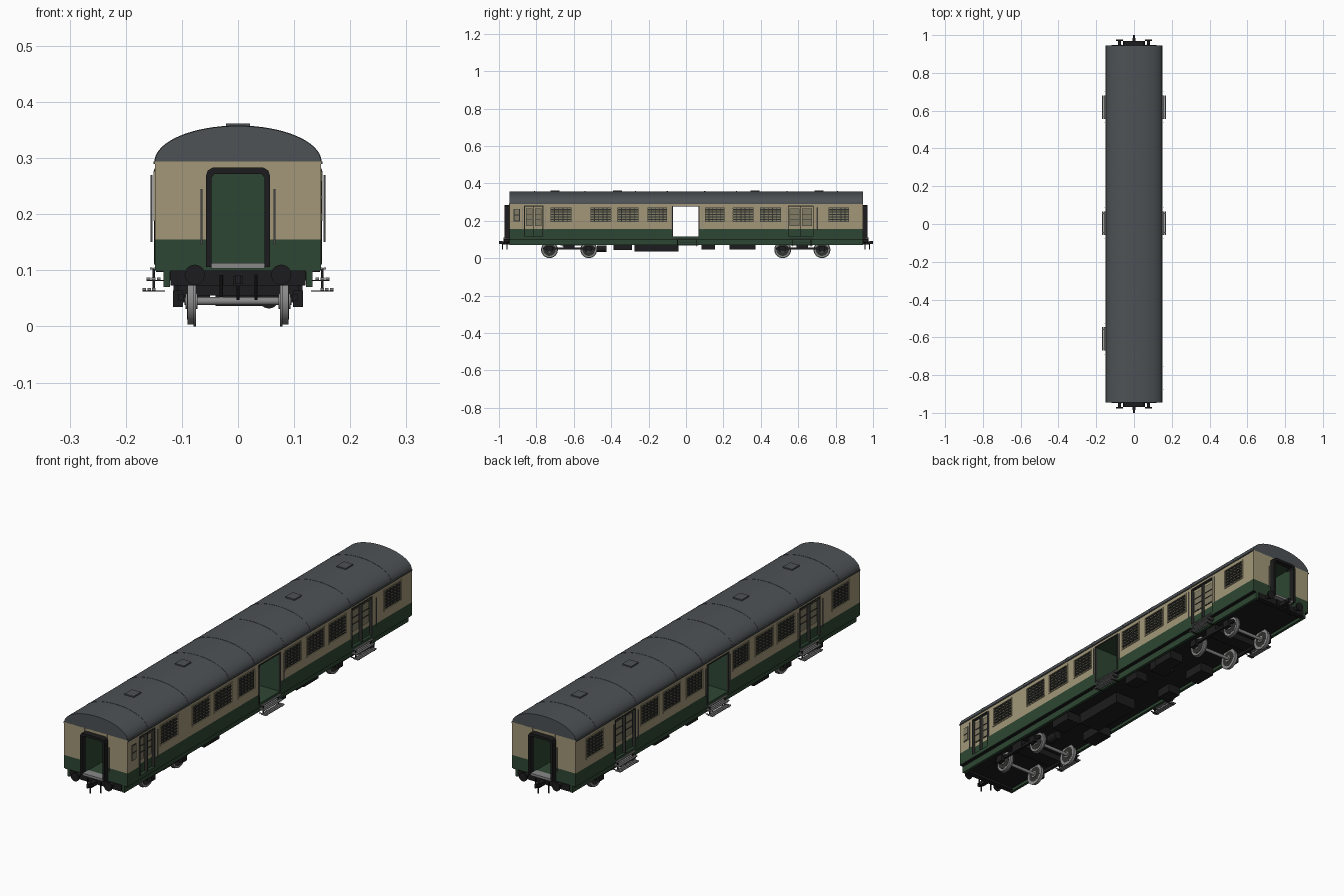
import bpy, bmesh, math
from mathutils import Matrix, Vector

if "Cube" in bpy.data.objects:
    bpy.data.objects.remove(bpy.data.objects["Cube"])


def material(name, rgb):
    m = bpy.data.materials.new(name)
    m.diffuse_color = (*rgb, 1)
    m.use_nodes = True
    m.node_tree.nodes["Principled BSDF"].inputs["Base Color"].default_value = m.diffuse_color
    return m


ROOF = material("roof grey", (0.075, 0.084, 0.09))
CREAM = material("cream paint", (0.36, 0.31, 0.19))
GREEN = material("green paint", (0.027, 0.062, 0.033))
BLACK = material("black iron", (0.012, 0.012, 0.013))
STEEL = material("bright steel", (0.25, 0.25, 0.25))
GLASS = material("window shade", (0.22, 0.20, 0.13))
FRAME = material("frame dark", (0.03, 0.032, 0.028))


def finish(name, bm, mats, smooth=False):
    bmesh.ops.recalc_face_normals(bm, faces=bm.faces)
    me = bpy.data.meshes.new(name)
    bm.to_mesh(me)
    bm.free()
    for m in mats:
        me.materials.append(m)
    ob = bpy.data.objects.new(name, me)
    bpy.context.collection.objects.link(ob)
    if smooth:
        bpy.ops.object.select_all(action='DESELECT')
        ob.select_set(True)
        bpy.context.view_layer.objects.active = ob
        bpy.ops.object.shade_smooth_by_angle(angle=math.radians(35))
    return ob


def boxes(name, mat, items):
    """items: (x0, x1, y0, y1, z0, z1)"""
    bm = bmesh.new()
    for a in items:
        lo, hi = Vector(a[0::2]), Vector(a[1::2])
        d = hi - lo
        d = Vector(map(abs, d))
        bmesh.ops.create_cube(bm, size=1, matrix=Matrix.Translation((lo + hi) / 2) @ Matrix.Diagonal((*d, 1)))
    return finish(name, bm, [mat])


def cylinders(name, mat, items, seg=32):
    """items: (centre, radius, depth, axis)"""
    bm = bmesh.new()
    for c, r, d, axis in items:
        rot = {'X': Matrix.Rotation(math.pi / 2, 4, 'Y'), 'Y': Matrix.Rotation(math.pi / 2, 4, 'X'), 'Z': Matrix()}[axis]
        bmesh.ops.create_cone(bm, cap_ends=True, segments=seg, radius1=r, radius2=r, depth=d,
                              matrix=Matrix.Translation(c) @ rot)
    return finish(name, bm, [mat], True)


def extrude(name, mat, pts, spans, smooth=False):
    """xz outline pushed along y"""
    bm = bmesh.new()
    for y0, y1 in spans:
        f = bm.faces.new([bm.verts.new((x, y0, z)) for x, z in pts])
        r = bmesh.ops.extrude_face_region(bm, geom=[f])
        bmesh.ops.translate(bm, vec=(0, y1 - y0, 0), verts=[v for v in r['geom'] if isinstance(v, bmesh.types.BMVert)])
    return finish(name, bm, [mat], smooth)


def arch(w, z0, zc, h, n=32):
    top = [(w * math.cos(math.pi * i / n), zc + h * math.sin(math.pi * i / n)) for i in range(n + 1)]
    return [(w, z0)] + top + [(-w, z0)] if z0 < zc else top


L, W = 0.945, 0.148
SIDES, ENDS = (1, -1), (1, -1)

# layout: (side, y0, y1)
mid = [(-0.725, -0.613)]
run = [(-0.511, -0.40), (-0.367, -0.254), (-0.206, -0.102), (0.102, 0.206), (0.25, 0.36), (0.395, 0.508), (0.763, 0.872)]
windows = [(1, *w) for w in mid + run] + [(-1, *w) for w in run + [(-0.872, -0.763)]]
doors = [(1, -0.865, -0.763), (1, 0.545, 0.683), (-1, 0.545, 0.683), (-1, -0.683, -0.545)]
WZ0, WZ1 = 0.193, 0.272

# body shell in two colours, with openings cut
cuts = [(-0.2, 0.2, -0.07, 0.067, 0.115, 0.276)]
cuts += [(-0.047, 0.047, s * 0.76, s * 1.0, 0.111, 0.272) for s in ENDS]
cuts += [(s * 0.14, s * 0.2, a, b, WZ0, WZ1) for s, a, b in windows]
cuts += [(s * 0.136, s * 0.2, a, b, 0.115, 0.28) for s, a, b in doors]
cutter = boxes("opening_cutter", BLACK, cuts)
cutter.hide_render = True
for name, mat, z0, z1 in (("lower_body", GREEN, 0.10, 0.155), ("upper_body", CREAM, 0.155, 0.294)):
    ob = boxes(name, mat, [(-W, W, -L, L, z0, z1)])
    ob.data.materials.append(GREEN)
    mod = ob.modifiers.new("openings", 'BOOLEAN')
    mod.operation, mod.solver, mod.object = 'DIFFERENCE', 'EXACT', cutter
    bpy.context.view_layer.objects.active = ob
    bpy.ops.object.modifier_apply(modifier=mod.name)
    for p in ob.data.polygons:
        c = p.center
        inside = abs(c.x) < 0.13 and abs(c.y) < 0.94
        p.material_index = 1 if inside and z0 > 0.12 and abs(p.normal.z) < 0.9 or (inside and c.z < 0.29) else 0
bpy.data.objects.remove(cutter)

# roof, seams, gutters and vents
extrude("roof", ROOF, arch(W, 0.3, 0.293, 0.064), [(-L, L)], True)
extrude("roof_seams", ROOF, arch(W + 0.001, 0.3, 0.293, 0.065),
        [(y - 0.003, y + 0.003) for y in (-0.81, -0.54, -0.27, -0.1, 0.1, 0.27, 0.54, 0.81)], True)
boxes("gutters", ROOF, [(s * 0.146, s * 0.151, -L, L, 0.289, 0.294) for s in SIDES])
boxes("roof_vents", ROOF, [(-0.021, 0.021, y - 0.024, y + 0.024, 0.345, 0.362) for y in (-0.70, -0.365, 0.37, 0.71)])

# windows: shade, raised frame and grille
shade, frame, grille = [], [], []
for s, a, b in windows:
    shade.append((s * 0.139, s * 0.1415, a, b, WZ0, WZ1))
    for u, v, p, q in ((a - 0.005, a, WZ0 - 0.005, WZ1 + 0.005), (b, b + 0.005, WZ0 - 0.005, WZ1 + 0.005),
                       (a, b, WZ0 - 0.005, WZ0), (a, b, WZ1, WZ1 + 0.005)):
        frame.append((s * 0.146, s * 0.1505, u, v, p, q))
    for i in range(7):
        z = WZ0 + (WZ1 - WZ0) * i / 6
        grille.append((s * 0.1425, s * 0.1465, a, b, z - 0.003, z + 0.003))
    for i in range(6):
        y = a + (b - a) * i / 5
        grille.append((s * 0.143, s * 0.146, y - 0.002, y + 0.002, WZ0, WZ1))
boxes("window_shades", GLASS, shade)
boxes("window_frames", CREAM, frame)
boxes("window_grilles", FRAME, grille)

# side doors: dark surround, centre post, two glazed leaves
trim, panes, bars = [], [], []
for s, a, b in doors:
    m = (a + b) / 2
    for u, v in ((a, a + 0.004), (m - 0.002, m + 0.002), (b - 0.004, b)):
        trim.append((s * 0.135, s * 0.149, u, v, 0.115, 0.28))
    trim.append((s * 0.135, s * 0.149, a, b, 0.277, 0.281))
    for u, v in ((a + 0.012, m - 0.010), (m + 0.010, b - 0.012)):
        trim.append((s * 0.135, s * 0.138, u - 0.003, v + 0.003, 0.172, 0.265))
        panes.append((s * 0.135, s * 0.139, u, v, 0.175, 0.262))
        bars += [(s * 0.135, s * 0.141, u, v, z - 0.0015, z + 0.0015) for z in (0.205, 0.232)]
# little window beside the front door
trim.append((0.147, 0.149, -0.921, -0.888, 0.197, 0.263))
panes.append((0.147, 0.150, -0.917, -0.892, 0.201, 0.259))
bars.append((0.147, 0.151, -0.917, -0.892, 0.228, 0.232))
boxes("door_trim", FRAME, trim)
boxes("door_panes", GLASS, panes)
boxes("door_bars", FRAME, bars)

# middle doorway surround
boxes("middle_door_surround", FRAME, [(s * 0.143, s * 0.150, a, b, z, 0.28) for s in SIDES
      for a, b, z in ((-0.075, -0.069, 0.11), (0.066, 0.072, 0.11), (-0.075, 0.072, 0.275))])

# slatted footsteps and hangers below doors
stairs = [(1, 0.618), (1, 0.005), (-1, 0.618), (-1, 0.005), (-1, -0.608)]
slats, hangers = [], []
for s, y in stairs:
    for x0, x1, z in ((0.14, 0.158, 0.103), (0.138, 0.165, 0.085), (0.147, 0.172, 0.066)):
        w = (x1 - x0) / 3
        slats += [(s * (x0 + i * w), s * (x0 + (i + 0.75) * w), y - 0.062, y + 0.062, z - 0.002, z + 0.002) for i in range(3)]
    for e in (-0.05, 0.05):
        hangers.append((s * 0.148, s * 0.152, y + e - 0.002, y + e + 0.002, 0.066, 0.103))
        hangers += [(s * 0.13, s * (x1 - 0.002), y + e - 0.002, y + e + 0.002, z - 0.004, z - 0.002)
                    for x1, z in ((0.165, 0.085), (0.172, 0.066))]
boxes("footsteps", STEEL, slats)
boxes("footstep_hangers", BLACK, hangers)

# handrails beside the doors and on the ends
rails = [((s * 0.154, y + e, 0.21), 0.0018, 0.12, 'Z') for s, y in stairs for e in (-0.082, 0.082)]
rails += [((0.154, y, 0.21), 0.0018, 0.12, 'Z') for y in (-0.876, -0.752)]
rails += [((sx * 0.065, sy * 0.951, 0.195), 0.002, 0.10, 'Z') for sx in SIDES for sy in ENDS]
cylinders("handrails", STEEL, rails, 8)
boxes("end_panel_ribs", CREAM, [(sx * 0.053 - 0.001, sx * 0.053 + 0.001, sy * 0.944, sy * 0.947, 0.28, 0.293)
                                for sx in SIDES for sy in ENDS])

# gangway bellows with rounded top, and tread plate
half = [(0.047, 0.106), (0.057, 0.106), (0.057, 0.268), (0.054, 0.278), (0.045, 0.283)]
inner = [(-0.047, 0.106), (-0.047, 0.265), (-0.042, 0.272), (0.042, 0.272), (0.047, 0.265)]
extrude("gangway_surround", BLACK, half + [(-x, z) for x, z in reversed(half)] + inner[1:],
        [(s * 0.93, s * 0.97) for s in ENDS])
boxes("gangway_treads", STEEL, [(-0.047, 0.047, s * 0.93, s * 0.966, 0.103, 0.113) for s in ENDS])

# underframe: floor, solebars, headstocks
boxes("underfloor", BLACK, [(-0.146, 0.146, -0.943, 0.943, 0.097, 0.1005), (-0.122, 0.122, -0.93, 0.93, 0.082, 0.099)])
boxes("solebars", GREEN, [(s * 0.121, s * 0.133, -L, L, 0.07, 0.1) for s in SIDES])
boxes("headstocks", BLACK, [(-0.12, 0.12, s * 0.925, s * 0.948, 0.073, 0.1) for s in ENDS])

# equipment boxes under the floor
boxes("equipment_boxes", BLACK, [(sx * x0, sx * x1, a, b, z, 0.085) for sx in SIDES for x0, x1, a, b, z in (
    (0.05, 0.115, -0.388, -0.288, 0.043), (0.06, 0.115, 0.083, 0.155, 0.045), (0.05, 0.115, 0.275, 0.372, 0.045))]
    + [(-0.04, 0.06, -0.276, -0.04, 0.036, 0.085), (0.03, 0.11, 0.233, 0.29, 0.045, 0.085)])

# bogies: wheels, axles, frames and axleboxes
R = 0.045
tyres, webs, hubs, axles, frames, axleboxes = [], [], [], [], [], []
for yc in (-0.625, 0.622):
    for y in (yc - 0.105, yc + 0.105):
        axles.append(((0, y, R), 0.007, 0.19, 'X'))
        for s in SIDES:
            tyres += [((s * 0.084, y, R), R - 0.003, 0.012, 'X'), ((s * 0.077, y, R), R, 0.004, 'X')]
            webs.append(((s * 0.083, y, R), 0.033, 0.0165, 'X'))
            hubs.append(((s * 0.083, y, R), 0.014, 0.022, 'X'))
            axleboxes.append((s * 0.098, s * 0.116, y - 0.016, y + 0.016, 0.035, 0.064))
    for s in SIDES:
        frames += [(s * 0.097, s * 0.106, yc - 0.14, yc + 0.14, 0.046, 0.058),
                   (s * 0.095, s * 0.108, yc - 0.03, yc + 0.03, 0.046, 0.085)]
    frames += [(-0.1, 0.1, yc - 0.03, yc + 0.03, 0.055, 0.085)]
cylinders("wheel_tyres", STEEL, tyres)
cylinders("wheel_webs", FRAME, webs)
cylinders("wheel_hubs", STEEL, hubs, 16)
cylinders("axles", STEEL, axles, 16)
boxes("bogie_frames", BLACK, frames)
boxes("axleboxes", BLACK, axleboxes)
cylinders("axle_generator", BLACK, [((0.055, -0.45, 0.05), 0.018, 0.05, 'Y')], 24)

# buffers, drawhooks, chains and hoses at both ends
cylinders("buffers", BLACK, [c for sx in SIDES for sy in ENDS for c in (
    ((sx * 0.077, sy * 0.957, 0.092), 0.009, 0.03, 'Y'), ((sx * 0.077, sy * 0.973, 0.092), 0.018, 0.006, 'Y'))])
boxes("drawhooks", BLACK, [b for s in ENDS for b in ((-0.009, 0.009, s * 0.94, s * 0.985, 0.073, 0.09),
                                                     (-0.005, 0.005, s * 0.98, s * 1.0, 0.076, 0.092))])
cylinders("brake_hoses", BLACK, [c for s in ENDS for c in (((s * -0.032, s * 0.958, 0.07), 0.003, 0.045, 'Z'),
          ((s * 0.03, s * 0.958, 0.072), 0.003, 0.04, 'Z'), ((0, s * 0.982, 0.062), 0.003, 0.03, 'Z'))], 8)
